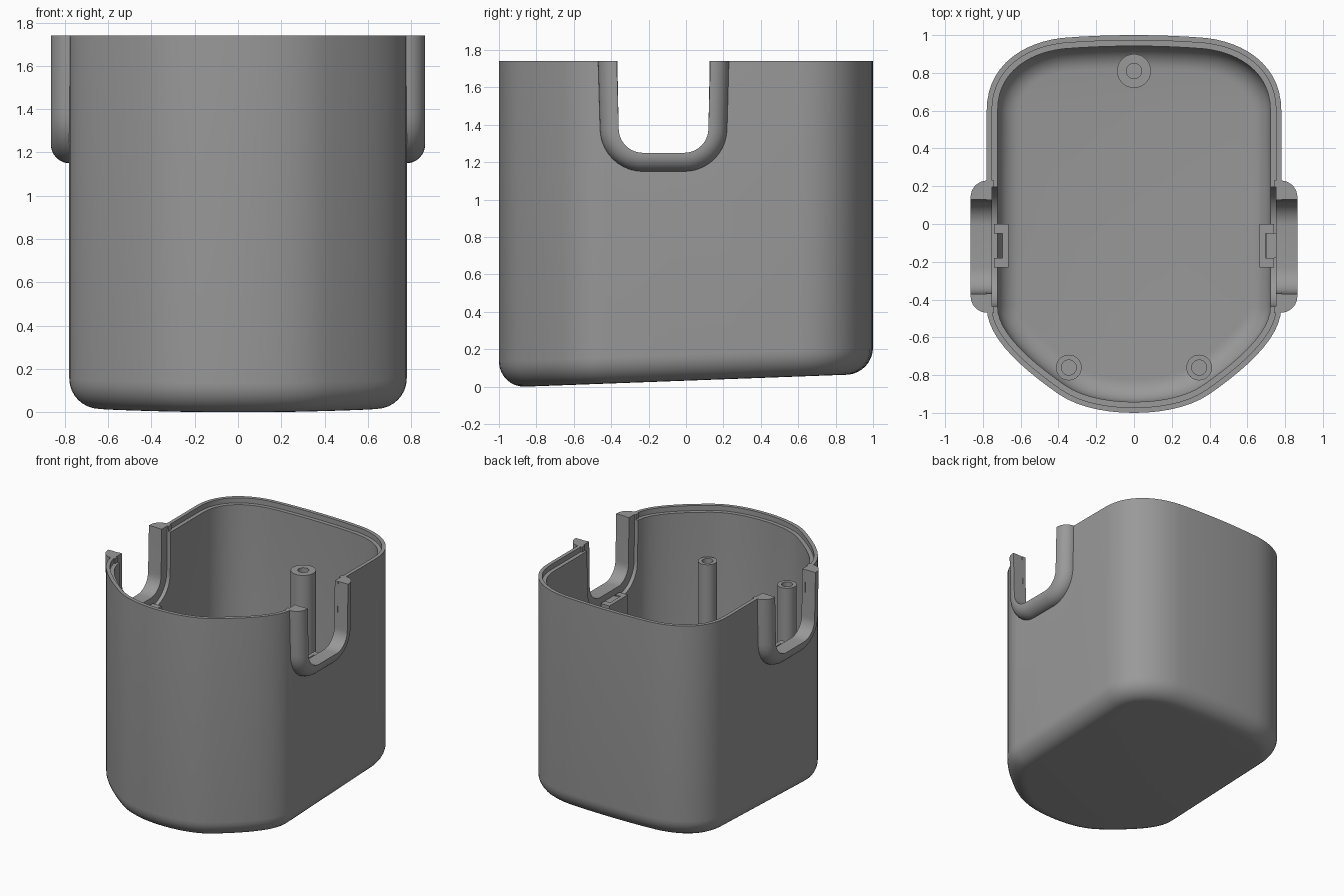
import bpy, bmesh, math
from mathutils import Vector
from mathutils.geometry import interpolate_bezier

if "Cube" in bpy.data.objects:
    bpy.data.objects.remove(bpy.data.objects["Cube"])

TOP = 1.74
grey = bpy.data.materials.new("plain grey")
grey.diffuse_color = (0.32, 0.32, 0.32, 1)
grey.use_nodes = True
grey.node_tree.nodes["Principled BSDF"].inputs["Base Color"].default_value = grey.diffuse_color


def make(name, bm):
    bmesh.ops.recalc_face_normals(bm, faces=bm.faces[:])
    me = bpy.data.meshes.new(name)
    bm.to_mesh(me)
    bm.free()
    me.materials.append(grey)
    ob = bpy.data.objects.new(name, me)
    bpy.context.collection.objects.link(ob)
    return ob


def skin(name, loops, wrap=False):
    """Bridge closed loops of equal length; cap the ends, or join last to first."""
    bm = bmesh.new()
    vs = [[bm.verts.new(p) for p in lp] for lp in loops]
    n = len(vs[0])
    for a, b in zip(vs, vs[1:] + vs[:1] if wrap else vs[1:]):
        for i in range(n):
            j = (i + 1) % n
            bm.faces.new((a[i], a[j], b[j], b[i]))
    if not wrap:
        bm.faces.new(vs[0])
        bm.faces.new(vs[-1])
    return make(name, bm)


def boolean(ob, other, op):
    m = ob.modifiers.new(op, 'BOOLEAN')
    m.object, m.operation, m.solver = other, op, 'EXACT'
    bpy.context.view_layer.objects.active = ob
    bpy.ops.object.modifier_apply(modifier=m.name)
    bpy.data.objects.remove(other)


def smooth(ob, deg=32):
    bpy.ops.object.select_all(action='DESELECT')
    ob.select_set(True)
    bpy.context.view_layer.objects.active = ob
    bpy.ops.object.shade_smooth_by_angle(angle=math.radians(deg))


# Plan outline: squarish back, bowed front, mirrored in x
curves = [
    ((0, 1), (.13, 1), (.26, .995), (.38, .985), 5),
    ((.38, .985), (.60, .96), (.78, .83), (.78, .6), 14),
    ((.78, .6), (.78, .3), (.78, -.1), (.78, -.44), 4),
    ((.78, -.44), (.78, -.6), (.60, -.76), (.40, -.90), 12),
    ((.40, -.90), (.30, -.97), (.15, -1), (0, -1), 8),
]
half = []
for a, b, c, d, n in curves:
    half += interpolate_bezier(*[Vector(p) for p in (a, b, c, d)], n)[:-1]
outline = half + [Vector((0, -1))] + [Vector((-p.x, p.y)) for p in half[:0:-1]]
normals = []
for i, p in enumerate(outline):
    t = outline[(i + 1) % len(outline)] - outline[i - 1]
    normals.append(Vector((t.y, -t.x)).normalized())   # points inward when negated


def base(y):
    return .037 * (y + .86)


def ring(inset, z, tilted=False):
    pts = [p + n * inset * SIGN for p, n in zip(outline, normals)]
    return [(p.x, p.y, z + (base(p.y) if tilted else 0)) for p in pts]


SIGN = 1 if normals[0].y < 0 else -1


def fillet(inset, r, floor):
    angles = [math.radians(90 * k / 8) for k in range(9)]
    return [ring(inset + r * (1 - math.cos(a)), floor + r * (1 - math.sin(a)), True) for a in angles]


# Hollow body: outer fillet, wall, stepped rim, inner wall, floor
WALL, STEP = .058, .028
body = skin("housing", fillet(0, .14, 0)[::-1]
            + [ring(0, TOP), ring(STEP, TOP), ring(STEP, TOP - .04), ring(WALL, TOP - .04)]
            + fillet(WALL, .12, .06))


def u_path(d, top=TOP):
    """Slot outline grown by d, as (y, z) points from back top to front top."""
    pts = [(.25 + d, top)]
    for k in range(11):
        a = math.radians(9 * k)
        pts.append((.11 + (.13 + d) * math.cos(a), 1.38 - (.13 + d) * math.sin(a)))
    return [(-.12 + y, z) for y, z in pts] + [(-.12 - y, z) for y, z in pts[::-1]]


def u_cutter(d, x0, x1):
    ob = skin("cutter", [[(x, y, z) for y, z in u_path(d, 1.9)] for x in (x0, x1)])
    ob.hide_render = True
    return ob


# Raised collars around the side slots, rounded outside
section = [(0, .74), (0, .865)]
section += [(.012 + .088 * math.sin(math.radians(a)), .777 + .088 * math.cos(math.radians(a)))
            for a in range(0, 91, 10)]
section += [(.10, .74)]
for s in (1, -1):
    paths = [u_path(d) for d, x in section]
    collar = skin("collar", [[(s * x, *paths[i][k]) for i, (d, x) in enumerate(section)]
                             for k in range(len(paths[0]))])
    boolean(body, collar, 'UNION')
for s in (1, -1):
    boolean(body, u_cutter(0, s * .6, s * 1), 'DIFFERENCE')
    boolean(body, u_cutter(.07, s * .6, s * .752), 'DIFFERENCE')   # inner ledge
smooth(body)


# Screw posts with blind holes
def post(name, x, y, r, hole):
    def circle(rad, z):
        return [(x + rad * math.cos(math.tau * k / 32), y + rad * math.sin(math.tau * k / 32), z)
                for k in range(32)]
    ob = skin(name, [circle(r, base(y) + .03), circle(r, 1.36), circle(hole, 1.36), circle(hole, .9)])
    smooth(ob)


post("back_post", 0, .81, .09, .04)
for side, s in (("right", 1), ("left", -1)):
    post(side + "_front_post", s * .345, -.76, .068, .04)


# Bracket clips on the inner walls below the slots
def prism(name, pts, z0, z1):
    return skin(name, [[(x, y, z) for x, y in pts] for z in (z0, z1)])


clip = [(.74, 0), (.665, 0), (.665, -.23), (.74, -.23), (.74, -.18),
        (.695, -.18), (.695, -.05), (.74, -.05)]
for side, s in (("right", 1), ("left", -1)):
    prism(side + "_clip", [(s * x, y) for x, y in clip], 1.02, 1.21)
prism("right_clip_tab", [(.70, -.05), (.765, -.05), (.765, -.18), (.70, -.18)], 1.15, 1.2)
